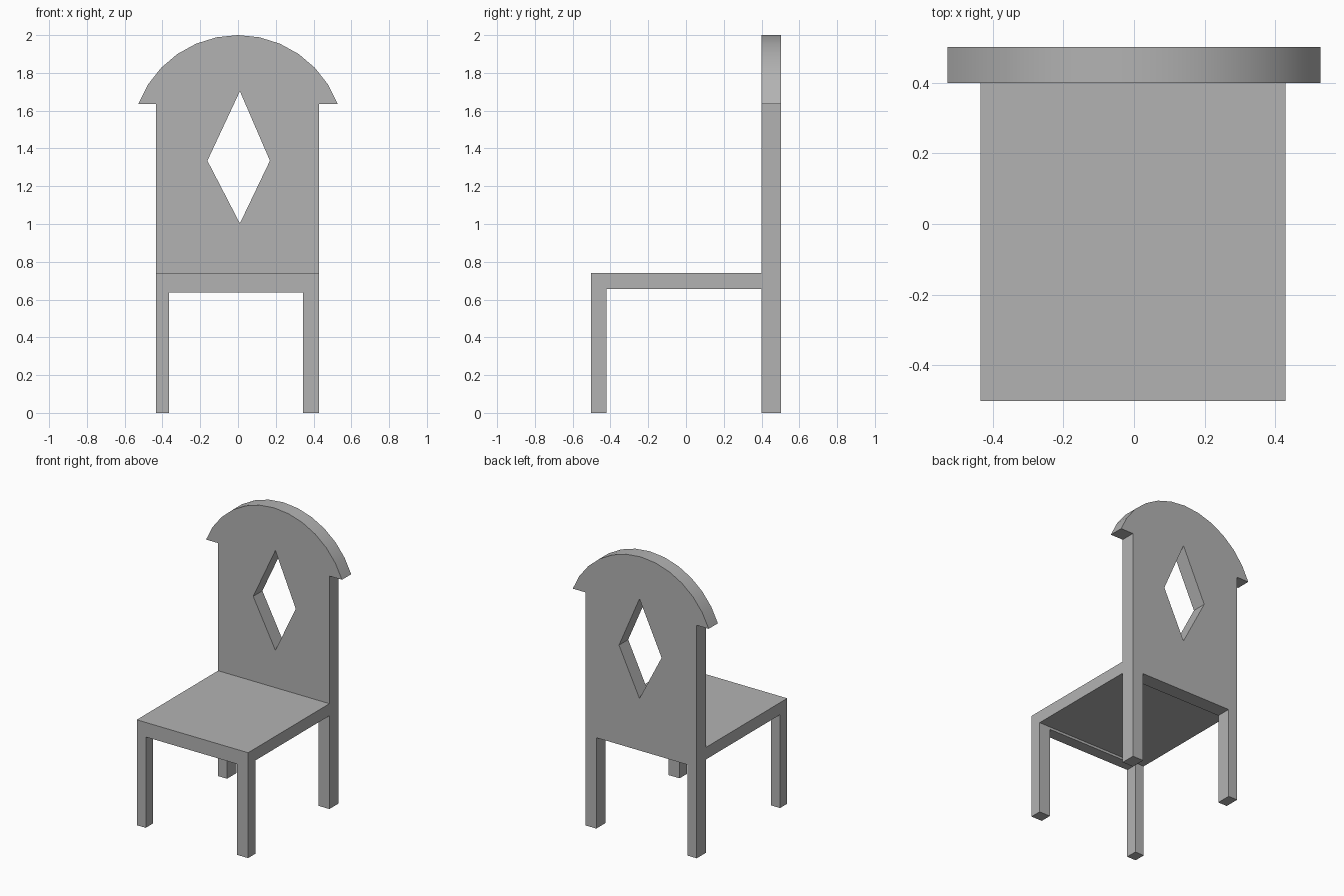
import bpy, bmesh, math
from mathutils import Vector

if "Cube" in bpy.data.objects:
    bpy.data.objects.remove(bpy.data.objects["Cube"])

grey = bpy.data.materials.new("plain grey")
grey.diffuse_color = (0.45, 0.45, 0.45, 1)
grey.use_nodes = True
grey.node_tree.nodes["Principled BSDF"].inputs["Base Color"].default_value = grey.diffuse_color


def prism(name, loops, place, start, end):
    """Fill closed 2D loops (later loops are holes) and extrude them from start to end."""
    bm = bmesh.new()
    for loop in loops:
        verts = [bm.verts.new(place(u, v, start)) for u, v in loop]
        for i, vert in enumerate(verts):
            bm.edges.new((vert, verts[(i + 1) % len(verts)]))
    bmesh.ops.triangle_fill(bm, edges=bm.edges[:], use_beauty=True)
    result = bmesh.ops.extrude_face_region(bm, geom=bm.faces[:], use_keep_orig=True)
    moved = [g for g in result["geom"] if isinstance(g, bmesh.types.BMVert)]
    shift = Vector(place(0, 0, end)) - Vector(place(0, 0, start))
    bmesh.ops.translate(bm, verts=moved, vec=shift)
    bmesh.ops.recalc_face_normals(bm, faces=bm.faces[:])
    mesh = bpy.data.meshes.new(name)
    bm.to_mesh(mesh)
    bm.free()
    mesh.materials.append(grey)
    obj = bpy.data.objects.new(name, mesh)
    bpy.context.collection.objects.link(obj)
    return obj


def along_y(u, v, d):
    return (u, d, v)


def along_x(u, v, d):
    return (d, u, v)


LEFT, RIGHT = -0.435, 0.43             # outer sides
LEG_L, LEG_R = -0.365, 0.345           # inner sides of the legs
FRONT, BACK_FRONT, BACK = -0.502, 0.4, 0.502
APRON, SEAT_UNDER, SEAT_TOP = 0.638, 0.655, 0.74
EAVE = 1.636

# Backrest, rear legs and arched top in one board with a diamond hole
radius, half_angle, steps = 0.565, math.radians(69.2), 12
arch = []
for i in range(steps + 1):
    a = half_angle - 2 * half_angle * i / steps
    arch.append((radius * math.sin(a), 2 - radius + radius * math.cos(a)))
arch[0], arch[-1] = (arch[0][0], EAVE), (arch[-1][0], EAVE)
outline = [(LEFT, EAVE), (LEFT, 0), (LEG_L, 0), (LEG_L, APRON),
           (LEG_R, APRON), (LEG_R, 0), (RIGHT, 0), (RIGHT, EAVE)] + arch
diamond = [(0.01, 1.703), (-0.162, 1.335), (0.01, 1.003), (0.169, 1.335)]
backrest = prism("backrest_and_rear_legs", [outline, diamond], along_y, BACK_FRONT, BACK)

# Seat and front legs from one side profile
side = [(FRONT, 0), (-0.422, 0), (-0.422, SEAT_UNDER), (BACK_FRONT, SEAT_UNDER),
        (BACK_FRONT, SEAT_TOP), (FRONT, SEAT_TOP)]
seat = prism("seat_and_front_legs", [side], along_x, LEFT, RIGHT)

# Opening between the front legs
opening = [(LEG_L, -0.2), (LEG_R, -0.2), (LEG_R, APRON), (LEG_L, APRON)]
cutter = prism("front_opening_cutter", [opening], along_y, -0.7, -0.2)
cutter.hide_render = True
cut = seat.modifiers.new("front opening", 'BOOLEAN')
cut.operation, cut.solver, cut.object = 'DIFFERENCE', 'EXACT', cutter
bpy.context.view_layer.objects.active = seat
seat.select_set(True)
bpy.ops.object.modifier_apply(modifier=cut.name)
bpy.data.objects.remove(cutter)

# Smooth the arch and keep the corners sharp
backrest.select_set(True)
bpy.context.view_layer.objects.active = backrest
bpy.ops.object.shade_smooth_by_angle(angle=math.radians(30))
